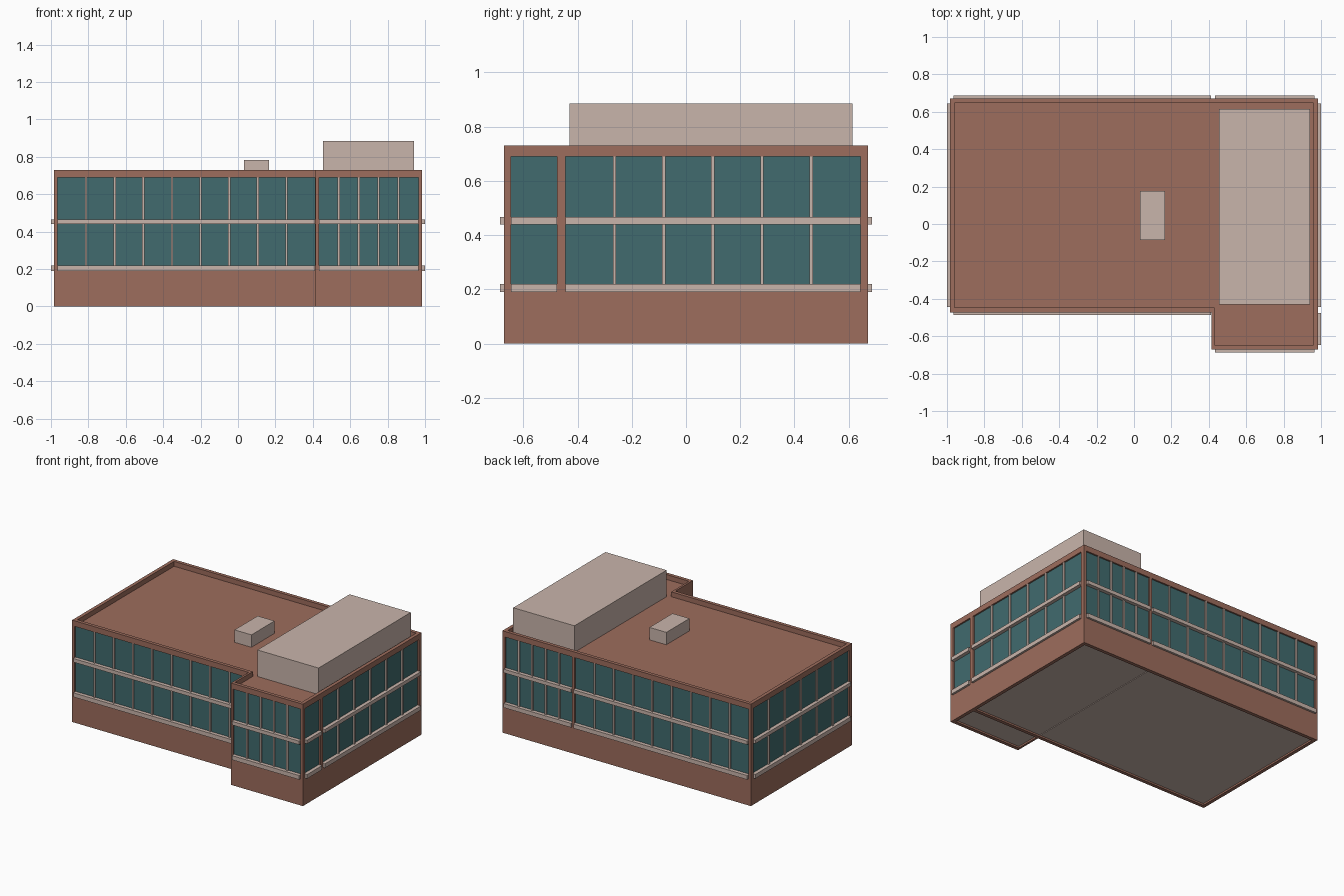
import bpy, bmesh

if "Cube" in bpy.data.objects:
    bpy.data.objects.remove(bpy.data.objects["Cube"])


def material(name, rgb):
    m = bpy.data.materials.new(name)
    lin = [((c / 255 + 0.055) / 1.055) ** 2.4 for c in rgb]
    m.diffuse_color = (*lin, 1)
    m.use_nodes = True
    m.node_tree.nodes["Principled BSDF"].inputs["Base Color"].default_value = m.diffuse_color
    return m


BRICK = material("brick brown", (157, 109, 93))
STONE = material("pale stone", (201, 181, 171))
GLASS = material("teal glass", (65, 107, 110))


def boxes(name, mat, items):
    """One object made of boxes given as (x0, x1, y0, y1, z0, z1)."""
    bm = bmesh.new()
    for x0, x1, y0, y1, z0, z1 in items:
        x0, x1 = sorted((x0, x1))
        y0, y1 = sorted((y0, y1))
        v = bmesh.ops.create_cube(bm, size=1)["verts"]
        for p in v:
            p.co.x = x0 if p.co.x < 0 else x1
            p.co.y = y0 if p.co.y < 0 else y1
            p.co.z = z0 if p.co.z < 0 else z1
    me = bpy.data.meshes.new(name)
    bm.to_mesh(me)
    bm.free()
    me.materials.append(mat)
    ob = bpy.data.objects.new(name, me)
    bpy.context.collection.objects.link(ob)
    return ob


X, Y, YF = 0.985, 0.672, -0.472      # outer walls, main front wall
XN = 0.415                           # notch between main block and wing
T, TOP, ROOF = 0.025, 0.73, 0.695    # wall thickness, parapet top, roof level
Z0, Z1 = 0.19, 0.69                  # window opening heights
SILLS = ((0.19, 0.22), (0.44, 0.466))
PROJ = 0.015


def facade(name, axis, plane, out, u0, u1, openings):
    """Wall along one axis with window bands: openings are (start, end, bays)."""
    def bx(a, b, d0, d1, z0, z1):    # d is measured outward from the plane
        p, q = plane + out * d0, plane + out * d1
        return (a, b, p, q, z0, z1) if axis == "x" else (p, q, a, b, z0, z1)

    wall = [bx(u0, u1, -T, 0, 0, Z0), bx(u0, u1, -T, 0, Z1, TOP)]
    glass, sills, mullions = [], [], []
    edge = u0
    for a, b, bays in openings:
        wall.append(bx(edge, a, -T, 0, Z0, Z1))
        edge = b
        glass.append(bx(a, b, -0.02, -0.011, Z0, Z1))
        for z0, z1 in SILLS:
            sills.append(bx(a, b, -0.015, PROJ, z0, z1))
        for i in range(1, bays):
            u = a + (b - a) * i / bays
            mullions.append(bx(u - 0.006, u + 0.006, -0.015, -0.001, Z0, Z1))
    wall.append(bx(edge, u1, -T, 0, Z0, Z1))
    boxes(name + "_wall", BRICK, wall)
    boxes(name + "_glass", GLASS, glass)
    boxes(name + "_sills", STONE, sills)
    if mullions:
        boxes(name + "_mullions", STONE, mullions)


# Facades
facade("main_front", "x", YF, -1, -X, XN, [(-0.965, 0.412, 9)])
facade("wing_front", "x", -Y, -1, XN, X, [(0.432, 0.965, 5)])
facade("back", "x", Y, 1, -X, X, [(-0.965, 0.412, 9), (0.432, 0.965, 5)])
facade("left_side", "y", -X, -1, YF + T, Y - T, [(-0.443, 0.643, 6)])
facade("right_side", "y", X, 1, -Y + T, Y - T,
       [(-0.646, -0.475, 1), (-0.445, 0.643, 6)])

# Plain return wall in the notch, and the cross wall under the wing
boxes("notch_wall", BRICK, [(XN, XN + T * 0.6, -Y + T, YF + T, 0, TOP)])
boxes("cross_wall", BRICK, [(XN + T * 0.6, X - T, YF, YF + T, 0, Z0)])

# Sunken roof behind the parapet
boxes("roof", BRICK, [(-X + T, XN, YF + T, Y - T, ROOF - 0.02, ROOF),
                      (XN, X - T, YF + T, Y - T, ROOF - 0.02, ROOF),
                      (XN + T * 0.6, X - T, -Y + T, YF + T, ROOF - 0.02, ROOF)])

# Floor slabs, slightly above the wall feet
boxes("floor", STONE, [(-X + T, XN, YF + T, Y - T, 0.012, 0.03),
                       (XN + 0.005, X - T, YF + T, Y - T, 0.012, 0.03),
                       (XN + T * 0.6, X - T, -Y + T, YF, 0.012, 0.03)])

# Rooftop structures
boxes("rooftop_plant_room", STONE, [(0.455, 0.94, -0.43, 0.614, ROOF, 0.885)])
boxes("rooftop_vent", STONE, [(0.032, 0.166, -0.085, 0.177, ROOF, 0.784)])
